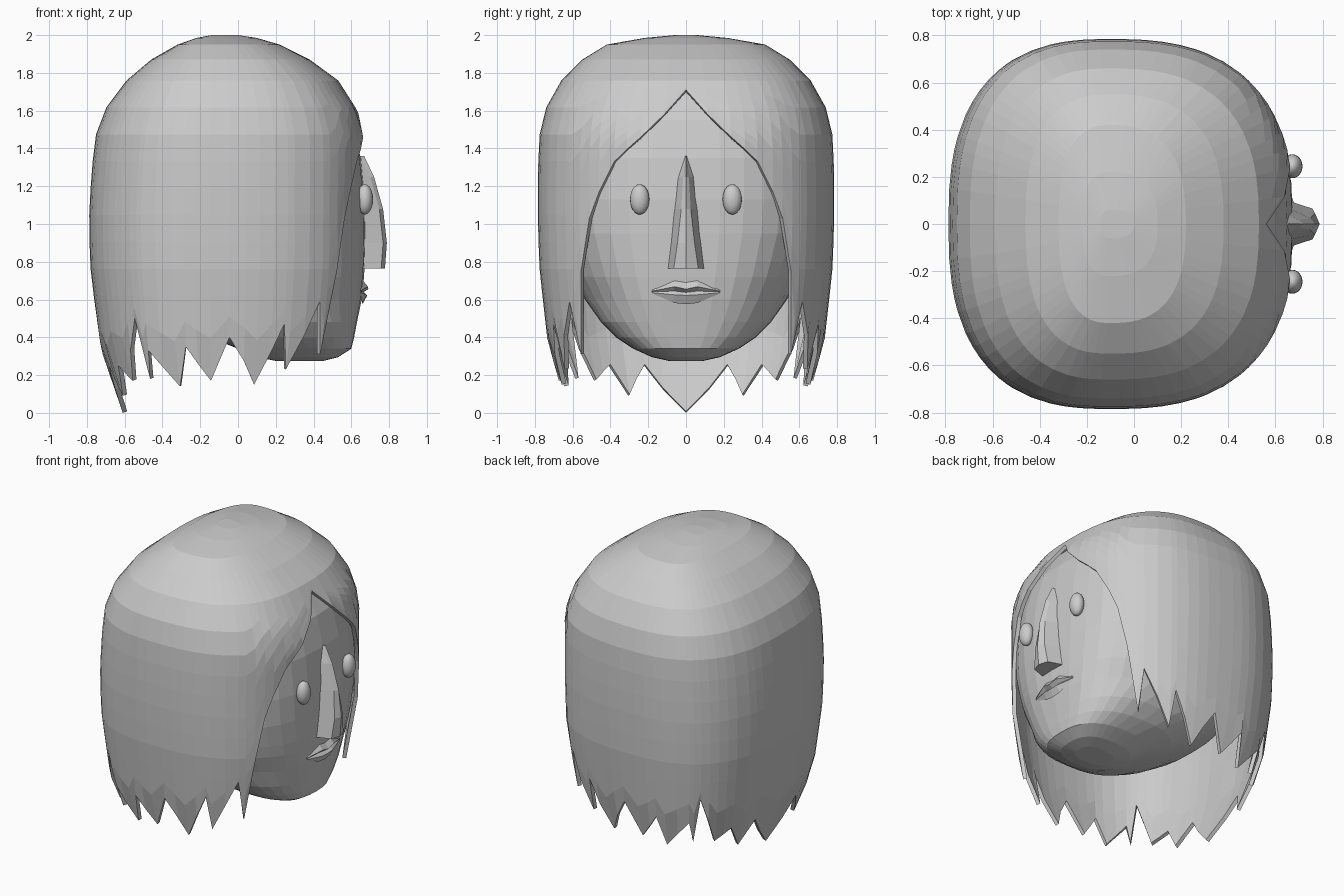
import bpy, math

cube = bpy.data.objects.get("Cube")
if cube:
    bpy.data.objects.remove(cube, do_unlink=True)

GREY = (0.6, 0.6, 0.6, 1)
clay = bpy.data.materials.new("plain_grey")
clay.use_nodes = True
clay.diffuse_color = GREY
clay.node_tree.nodes["Principled BSDF"].inputs["Base Color"].default_value = GREY


def grid(name, rows, closed=False, cap_top=False, cap_bottom=False):
    """Skin rows of points, listed from top to bottom, with quads."""
    n = len(rows[0])
    verts = [p for row in rows for p in row]
    faces = []
    for r in range(len(rows) - 1):
        for c in range(n if closed else n - 1):
            d = (c + 1) % n
            faces.append((r * n + c, (r + 1) * n + c, (r + 1) * n + d, r * n + d))
    if cap_top:
        faces.append(tuple(range(n)))
    if cap_bottom:
        faces.append(tuple(reversed(range(len(verts) - n, len(verts)))))
    mesh = bpy.data.meshes.new(name)
    mesh.from_pydata(verts, [], faces)
    mesh.materials.append(clay)
    obj = bpy.data.objects.new(name, mesh)
    bpy.context.collection.objects.link(obj)
    return obj


def lookup(table, z):
    """Interpolate a table whose first column is a falling height."""
    for a, b in zip(table, table[1:]):
        if z >= b[0]:
            t = min(1, max(0, (a[0] - z) / (a[0] - b[0])))
            return [u + (v - u) * t for u, v in zip(a[1:], b[1:])]
    return table[-1][1:]


def oval(deg, cx, front, back, side, z, power=2.6):
    """Point on a squarish oval, with its own front and back depth."""
    c, s = math.cos(math.radians(deg)), math.sin(math.radians(deg))
    x = math.copysign(abs(c) ** (2 / power), c)
    y = math.copysign(abs(s) ** (2 / power), s)
    return (cx + x * (front if c > 0 else back), y * side, z)


# Hair: height, front depth, back depth, half width
HAIR = [(2.0, .1, .04, .06), (1.985, .2, .12, .22), (1.95, .32, .22, .42),
        (1.87, .48, .36, .55), (1.76, .63, .49, .66), (1.6, .735, .61, .75),
        (1.45, .78, .66, .78), (1.2, .775, .68, .785), (1.0, .775, .69, .785),
        (.75, .77, .68, .775), (.35, .72, .63, .73), (0, .62, .51, .62)]

# Hair hem: angle from the face, height (face opening, then strand tips and gaps)
HEM = [(0, 1.71), (5, 1.58), (12.5, 1.46), (23, 1.33), (30, 1.17), (35, 1.03),
       (40.5, .75), (46, .31), (50, .59), (65, .23), (68, .47), (79, .15),
       (88, .4), (92, .17), (101, .35), (106, .14), (121, .33), (124, .18),
       (128, .5), (139, .17), (150, .25), (158, .09), (167, .25), (180, 0)]
hem = HEM + [(360 - a, z) for a, z in reversed(HEM[:-1])]

columns = []
for (a, za), (b, zb) in zip(hem, hem[1:]):
    steps = max(1, round((b - a) / 6))
    for i in range(steps):
        t = i / steps
        columns.append((a + (b - a) * t, za + (zb - za) * t))

crown = [row[0] for row in HAIR[:5]]
BODY, TIPS = 8, 2


def hair_heights(edge):
    floor = max(.62, edge + .01)
    top = crown[-1]
    body = [top + (floor - top) * i / BODY for i in range(1, BODY + 1)]
    tips = [floor + (edge - floor) * i / TIPS for i in range(1, TIPS + 1)]
    return crown + body + tips


strands = [[oval(a, -.1, *lookup(HAIR, z), z) for z in hair_heights(edge)]
           for a, edge in columns]
hair = grid("hair", list(zip(*strands)), closed=True, cap_top=True)
shell = hair.modifiers.new("thickness", "SOLIDIFY")
shell.thickness = .025
shell.offset = -1

# Head: height, front x, back x, half width
HEAD = [(1.93, .1, -.25, .2), (1.85, .28, -.35, .4), (1.72, .5, -.52, .55),
        (1.55, .6, -.64, .66), (1.35, .65, -.69, .7), (1.13, .672, -.7, .7),
        (.95, .675, -.69, .68), (.8, .672, -.64, .63), (.72, .667, -.58, .6),
        (.6, .655, -.48, .535), (.48, .63, -.3, .45), (.4, .615, -.15, .37),
        (.34, .6, 0, .28), (.295, .53, .1, .18), (.275, .45, .2, .09)]
rings = []
for z, front, back, side in HEAD:
    cx = (front + back) / 2 if z < .5 else 0
    rings.append([oval(i * 10, cx, front - cx, cx - back, side, z) for i in range(36)])
grid("head", rings, closed=True, cap_top=True, cap_bottom=True)

# Nose: height, base x, half base width, ridge x, half ridge width
NOSE = [(1.36, .64, .008, .668, .004), (1.25, .64, .05, .72, .015),
        (1.08, .65, .068, .768, .025), (.9, .65, .085, .788, .045),
        (.765, .65, .1, .778, .065)]
sections = [[(xb, -wb, z), (xr - .02, -wr, z), (xr, 0, z), (xr - .02, wr, z), (xb, wb, z)]
            for z, xb, wb, xr, wr in NOSE]
grid("nose", sections, cap_top=True, cap_bottom=True)

# Lips: depth, then heights at the middle, the bow and the corner
LIPS = [(0, .695, .705, .65), (.03, .655, .668, .645), (.003, .638, .645, .641),
        (.024, .622, .625, .637), (0, .575, .582, .632)]
lips = []
for depth, mid, bow, corner in LIPS:
    lips.append([(.648, -.18, corner), (.658 + depth, -.06, bow), (.66 + depth, 0, mid),
                 (.658 + depth, .06, bow), (.648, .18, corner)])
grid("lips", lips)

# Eyes
for side, name in ((1, "left_eye"), (-1, "right_eye")):
    bpy.ops.mesh.primitive_uv_sphere_add(segments=20, ring_count=12, radius=1,
                                         location=(.672, side * .245, 1.13))
    eye = bpy.context.object
    eye.name = name
    eye.scale = (.043, .051, .08)
    eye.data.materials.append(clay)
    bpy.ops.object.shade_smooth()
